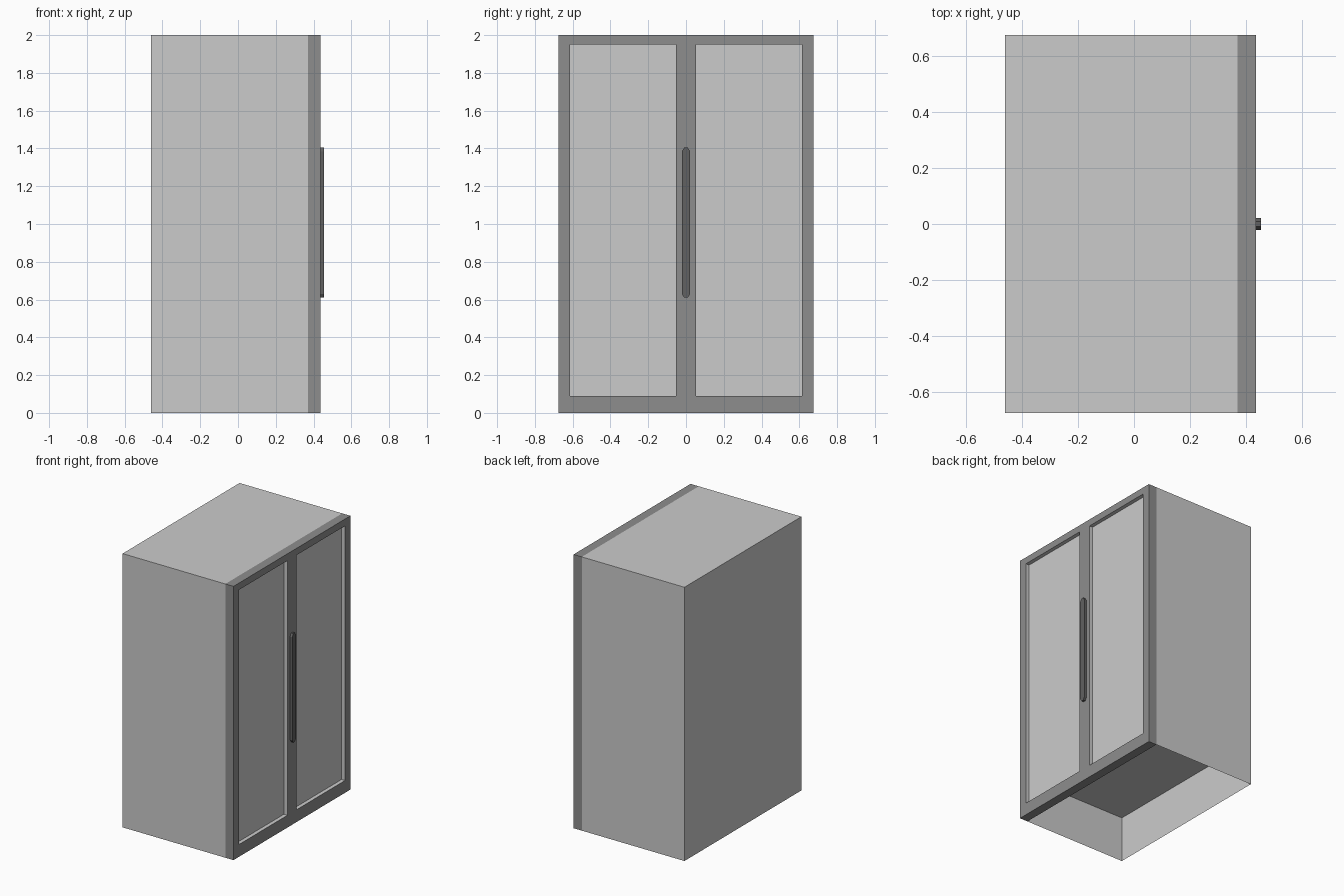
import bpy, bmesh
from mathutils import Vector

if "Cube" in bpy.data.objects:
    bpy.data.objects.remove(bpy.data.objects["Cube"])

BACK, JOIN, FRONT = -0.46, 0.37, 0.436   # x positions of back, body front, frame front
HALF_W, HEIGHT = 0.675, 2.0
RECESS = 0.028                           # depth of the door panels


def material(name, value):
    m = bpy.data.materials.new(name)
    m.diffuse_color = (value, value, value, 1)
    m.use_nodes = True
    m.node_tree.nodes["Principled BSDF"].inputs["Base Color"].default_value = m.diffuse_color
    return m


def finish(name, bm, *mats):
    bmesh.ops.recalc_face_normals(bm, faces=bm.faces)
    mesh = bpy.data.meshes.new(name)
    bm.to_mesh(mesh)
    bm.free()
    for m in mats:
        mesh.materials.append(m)
    obj = bpy.data.objects.new(name, mesh)
    bpy.context.collection.objects.link(obj)
    return obj


light = material("light_grey", 0.8)
dark = material("dark_grey", 0.27)
black = material("handle_grey", 0.12)

# cabinet body: thin shell, open underneath
bm = bmesh.new()
bmesh.ops.create_cube(bm, size=1)
for v in bm.verts:
    v.co = ((BACK + JOIN) / 2 + v.co.x * (JOIN - BACK), v.co.y * 2 * HALF_W, (v.co.z + 0.5) * HEIGHT)
bottom = [f for f in bm.faces if f.calc_center_median().z < 0.01]
bmesh.ops.delete(bm, geom=bottom, context='FACES_ONLY')
finish("cabinet_body", bm, light)

# raised floor inside the open base
bm = bmesh.new()
bm.faces.new([bm.verts.new((x, y, 0.335)) for x, y in
              ((BACK, -HALF_W), (BACK, HALF_W), (JOIN, HALF_W), (JOIN, -HALF_W))])
finish("base_floor", bm, light)

# door frame: front grid, rim extruded back, two recessed panels
bm = bmesh.new()
ys = (-HALF_W, -0.613, -0.053, 0.053, 0.613, HALF_W)
zs = (0, 0.09, 1.95, HEIGHT)
grid = [[bm.verts.new((FRONT, y, z)) for z in zs] for y in ys]
windows = []
for i in range(len(ys) - 1):
    for j in range(len(zs) - 1):
        f = bm.faces.new((grid[i][j], grid[i + 1][j], grid[i + 1][j + 1], grid[i][j + 1]))
        if i in (1, 3) and j == 1:
            windows.append(f)
rim = [e for e in bm.edges if e.is_boundary]
ext = bmesh.ops.extrude_edge_only(bm, edges=rim)
bmesh.ops.translate(bm, vec=Vector((JOIN - FRONT, 0, 0)),
                    verts=[g for g in ext["geom"] if isinstance(g, bmesh.types.BMVert)])
for f in windows:
    ring = list(f.edges)
    bmesh.ops.delete(bm, geom=[f], context='FACES_ONLY')
    ext = bmesh.ops.extrude_edge_only(bm, edges=ring)["geom"]
    bmesh.ops.translate(bm, vec=Vector((-RECESS, 0, 0)),
                        verts=[g for g in ext if isinstance(g, bmesh.types.BMVert)])
    for g in ext:
        if isinstance(g, bmesh.types.BMFace):
            g.material_index = 1
    inner = [g for g in ext if isinstance(g, bmesh.types.BMEdge) and g.is_boundary]
    for p in bmesh.ops.contextual_create(bm, geom=inner)["faces"]:
        p.material_index = 1
finish("door_frame", bm, dark, light)

# handle: long bar with chamfered ends
bm = bmesh.new()
w, t = 0.022, 0.009
outline = [(-w, 0.63), (-t, 0.61), (t, 0.61), (w, 0.63), (w, 1.385), (t, 1.405), (-t, 1.405), (-w, 1.385)]
face = bm.faces.new([bm.verts.new((FRONT, y, z)) for y, z in outline])
ext = bmesh.ops.extrude_face_region(bm, geom=[face], use_keep_orig=True)["geom"]
bmesh.ops.translate(bm, vec=Vector((0.018, 0, 0)),
                    verts=[g for g in ext if isinstance(g, bmesh.types.BMVert)])
finish("door_handle", bm, black)
